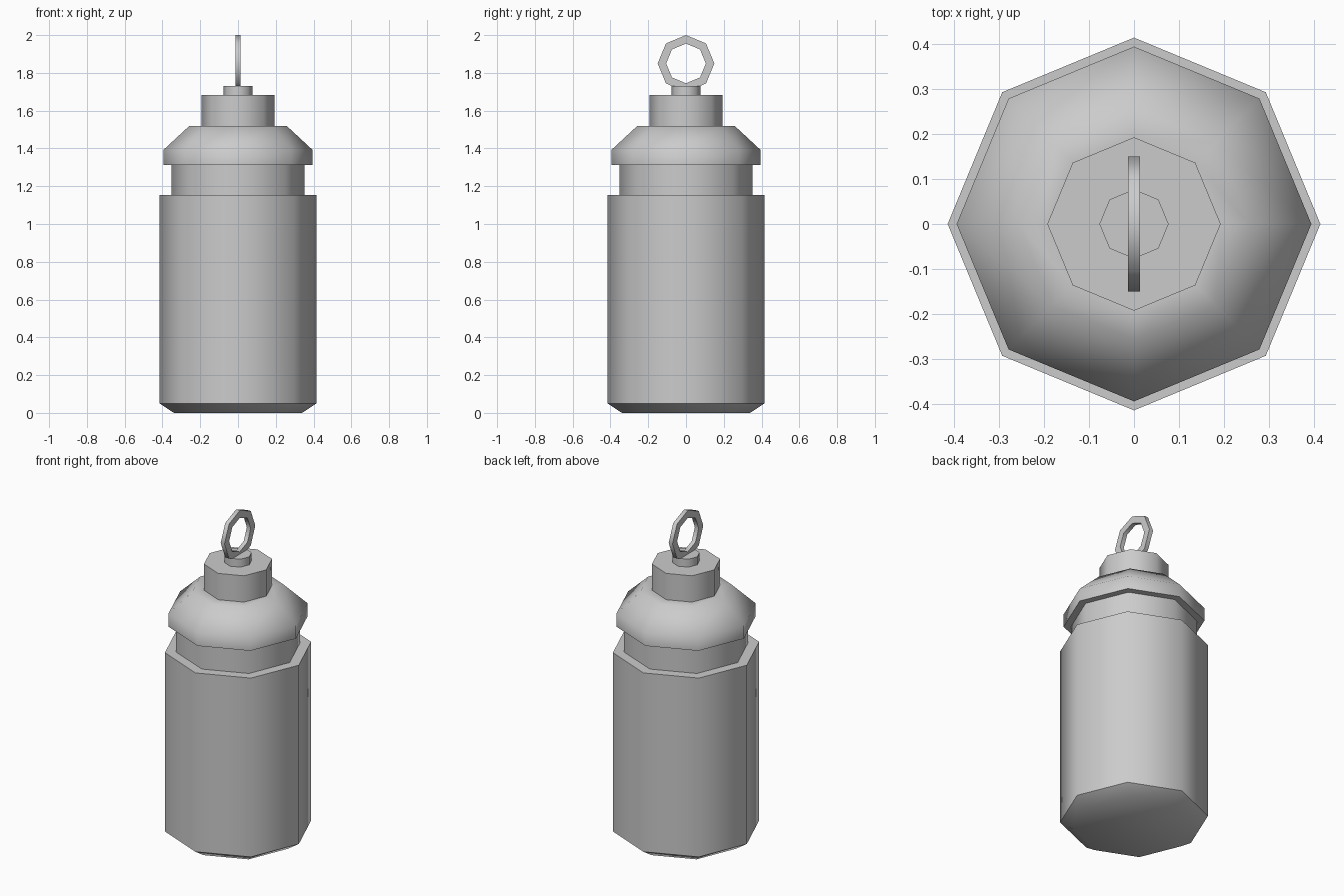
import bpy, bmesh, math

if "Cube" in bpy.data.objects:
    bpy.data.objects.remove(bpy.data.objects["Cube"])

SIDES = 8


def finish(name, bm):
    bmesh.ops.recalc_face_normals(bm, faces=bm.faces)
    mesh = bpy.data.meshes.new(name)
    bm.to_mesh(mesh)
    bm.free()
    obj = bpy.data.objects.new(name, mesh)
    bpy.context.collection.objects.link(obj)
    bpy.ops.object.select_all(action='DESELECT')
    obj.select_set(True)
    bpy.context.view_layer.objects.active = obj
    bpy.ops.object.shade_smooth_by_angle(angle=math.radians(50))
    return obj


def lathe(name, profile, cap_bottom=False, cap_top=False, closed=False, axis='Z', z=0):
    """Turn a (radius, height) profile into an eight-sided part with corners on the axes."""
    bm = bmesh.new()
    rings = []
    for r, h in profile:
        ring = []
        for i in range(SIDES):
            a = 2 * math.pi * i / SIDES
            c, s = r * math.cos(a), r * math.sin(a)
            ring.append(bm.verts.new((c, s, h + z) if axis == 'Z' else (h, c, s + z)))
        rings.append(ring)
    pairs = list(zip(rings, rings[1:]))
    if closed:
        pairs.append((rings[-1], rings[0]))
    for lo, hi in pairs:
        for i in range(SIDES):
            j = (i + 1) % SIDES
            bm.faces.new((lo[i], lo[j], hi[j], hi[i]))
    if cap_bottom:
        bm.faces.new(rings[0][::-1])
    if cap_top:
        bm.faces.new(rings[-1])
    return finish(name, bm)


# Container with chamfered base and a ledge up to the neck
lathe("body", [(0.339, 0), (0.415, 0.05), (0.415, 1.153), (0.353, 1.153)], cap_bottom=True)
# Recessed neck
lathe("neck", [(0.353, 1.153), (0.353, 1.312)])
# Sloped lid
lathe("lid", [(0.353, 1.312), (0.395, 1.312), (0.395, 1.392), (0.257, 1.52), (0.193, 1.52)])
# Stopper and the small ring mount
lathe("stopper", [(0.193, 1.52), (0.193, 1.682), (0.077, 1.682)])
lathe("ring_mount", [(0.077, 1.682), (0.077, 1.731)], cap_top=True)
# Upright carrying ring
lathe("carry_ring", [(0.15, -0.013), (0.15, 0.013), (0.105, 0.013), (0.105, -0.013)],
      closed=True, axis='X', z=1.85)
